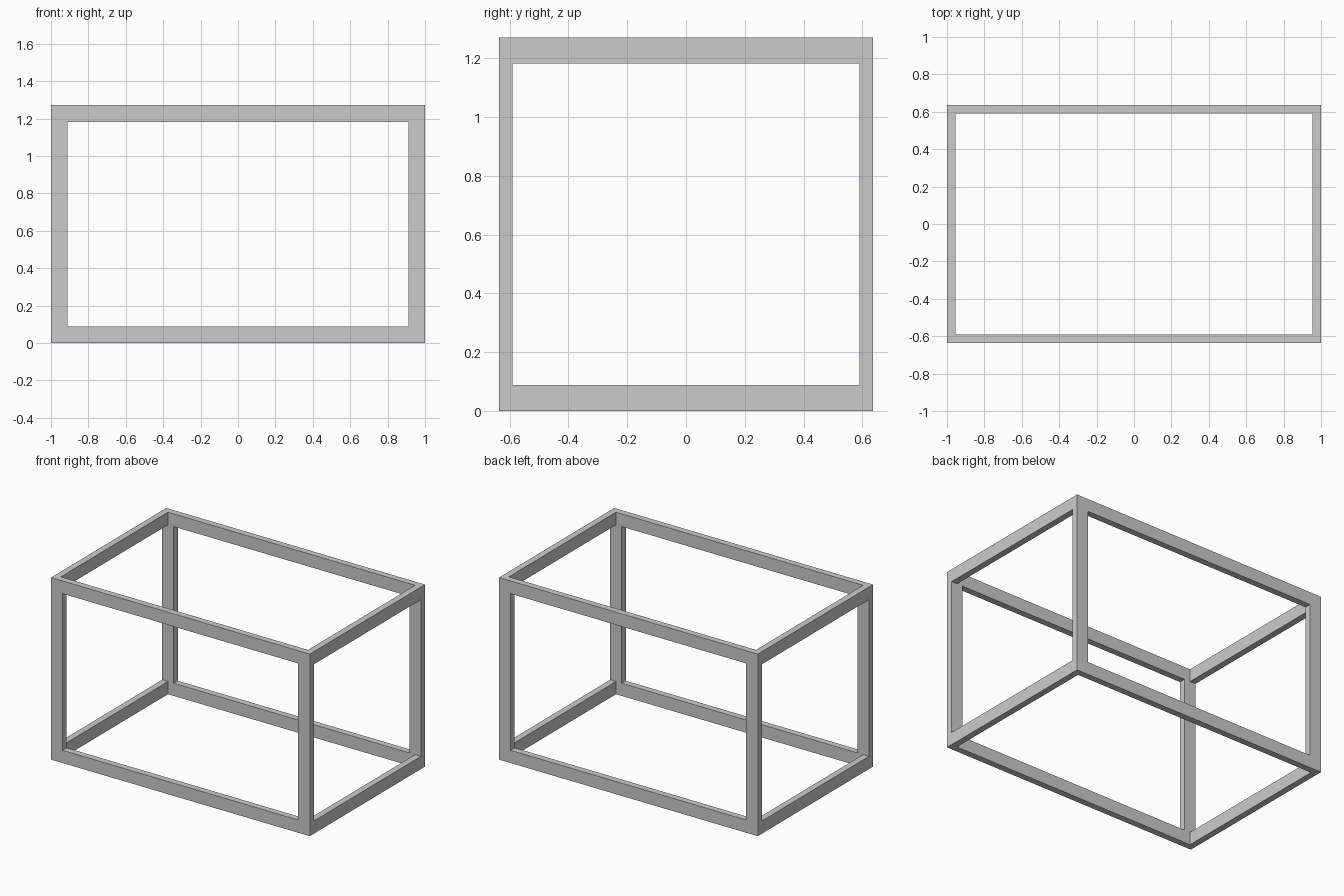
import bpy
import bmesh
from mathutils import Vector

if "Cube" in bpy.data.objects:
    bpy.data.objects.remove(bpy.data.objects["Cube"])

HX, HY, H = 1.0, 0.636, 1.272   # half length, half depth, height
W, T = 0.089, 0.045             # beam width and thickness


def beam(name, lo, hi):
    """Rectangular timber spanning two opposite corners."""
    lo, hi = Vector(lo), Vector(hi)
    mesh = bpy.data.meshes.new(name)
    bm = bmesh.new()
    bmesh.ops.create_cube(bm, size=1.0)
    bmesh.ops.scale(bm, vec=hi - lo, verts=bm.verts)
    bm.to_mesh(mesh)
    bm.free()
    obj = bpy.data.objects.new(name, mesh)
    obj.location = (lo + hi) / 2
    bpy.context.collection.objects.link(obj)


levels = {"bottom": 0.0, "top": H - W}

# Front and back frames: full-length rails with posts between them
for side, y in (("front", -HY), ("back", HY - T)):
    for level, z in levels.items():
        beam(f"{side}_{level}_rail", (-HX, y, z), (HX, y + T, z + W))
    for hand, x in (("left", -HX), ("right", HX - W)):
        beam(f"{side}_{hand}_post", (x, y, W), (x + W, y + T, H - W))

# Side rails joining the two frames, flush with the outer ends
for hand, x in (("left", -HX), ("right", HX - T)):
    for level, z in levels.items():
        beam(f"{hand}_{level}_side_rail", (x, -HY + T, z), (x + T, HY - T, z + W))
